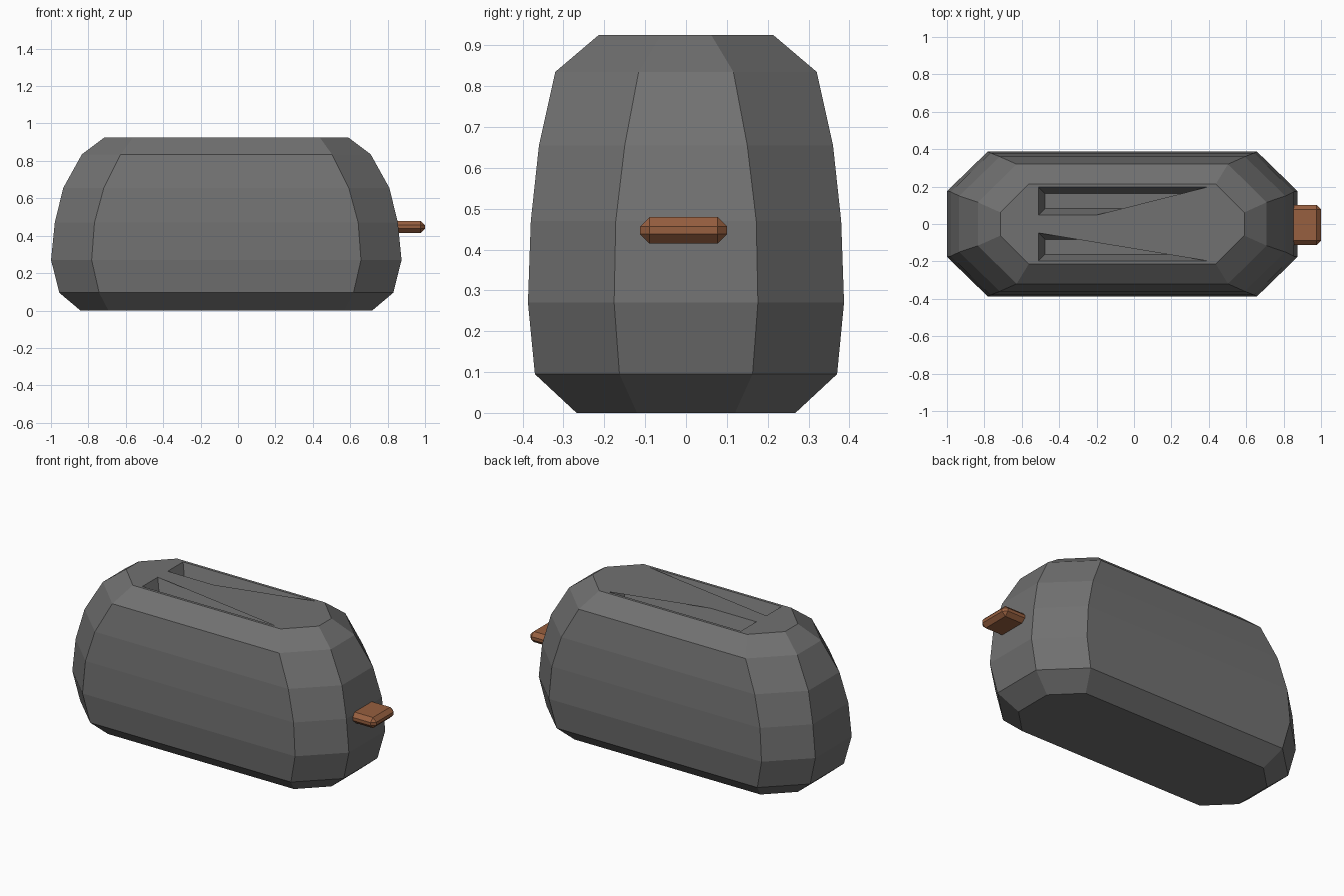
import bpy
import bmesh

cube = bpy.data.objects.get("Cube")
if cube:
    bpy.data.objects.remove(cube, do_unlink=True)

CX = -0.0625   # centre of the body; the lever sticks out on +x
TOP = 0.925


def material(name, rgb):
    mat = bpy.data.materials.new(name)
    mat.use_nodes = True
    mat.diffuse_color = (*rgb, 1)
    bsdf = mat.node_tree.nodes["Principled BSDF"]
    bsdf.inputs["Base Color"].default_value = (*rgb, 1)
    bsdf.inputs["Roughness"].default_value = 0.8
    return mat


def loft(name, rings, mat):
    """Closed solid through rings that all have the same point count."""
    bm = bmesh.new()
    loops = [[bm.verts.new(p) for p in ring] for ring in rings]
    n = len(loops[0])
    for a, b in zip(loops, loops[1:]):
        for i in range(n):
            j = (i + 1) % n
            bm.faces.new((a[i], a[j], b[j], b[i]))
    bm.faces.new(loops[0][::-1])
    bm.faces.new(loops[-1])
    bmesh.ops.recalc_face_normals(bm, faces=bm.faces)
    return finish(name, bm, mat)


def finish(name, bm, mat):
    mesh = bpy.data.meshes.new(name)
    bm.to_mesh(mesh)
    bm.free()
    mesh.materials.append(mat)
    obj = bpy.data.objects.new(name, mesh)
    bpy.context.collection.objects.link(obj)
    return obj


def octagon(z, hx, hy, flat_x, flat_y):
    quarter = [(hx, flat_y), (flat_x, hy)]
    half = quarter + [(-x, y) for x, y in quarter[::-1]]
    return [(CX + x, y, z) for x, y in half + [(-x, -y) for x, y in half]]


def rectangle(z, x0, x1, y0, y1):
    return [(x0, y0, z), (x1, y0, z), (x1, y1, z), (x0, y1, z)]


grey = material("dark grey", (0.165, 0.165, 0.165))
brown = material("brown", (0.31, 0.115, 0.05))

# Body: height, half length, half depth, side flat, end flat
levels = [
    (0.0, 0.78, 0.268, 0.63, 0.12),
    (0.095, 0.893, 0.37, 0.68, 0.163),
    (0.27, 0.937, 0.387, 0.72, 0.176),
    (0.47, 0.917, 0.38, 0.705, 0.172),
    (0.655, 0.872, 0.36, 0.655, 0.15),
    (0.835, 0.772, 0.32, 0.565, 0.116),
    (TOP, 0.652, 0.214, 0.5, 0.062),
]
body = loft("body", [octagon(*lv) for lv in levels], grey)

# Two tapered bread slots cut into the top
X0, X1, Y0, Y1 = -0.51, 0.39, 0.048, 0.197
for side in (1, -1):
    rings = []
    for z, inset in ((TOP - 0.09, 0.035), (TOP, 0.0), (TOP + 0.05, 0.0)):
        ys = sorted((side * (Y0 + inset), side * (Y1 - inset)))
        rings.append(rectangle(z, X0 + inset, X1 - inset, *ys))
    cutter = loft("slot_cutter", rings, grey)
    cutter.hide_render = True
    mod = body.modifiers.new("slot", 'BOOLEAN')
    mod.operation = 'DIFFERENCE'
    mod.solver = 'EXACT'
    mod.object = cutter
    bpy.context.view_layer.objects.active = body
    bpy.ops.object.modifier_apply(modifier=mod.name)
    bpy.data.objects.remove(cutter, do_unlink=True)

# Flat triangular covers that close part of each slot
for name, side, start in (("back_slot_cover", 1, -0.2), ("front_slot_cover", -1, X0)):
    bm = bmesh.new()
    corners = [(start, Y0), (X1, Y0), (X1, Y1)]
    face = bm.faces.new([bm.verts.new((x, side * y, TOP)) for x, y in corners])
    face.normal_update()
    if face.normal.z < 0:
        face.normal_flip()
    finish(name, bm, grey)

# Lever: chamfered block on the end
bm = bmesh.new()
bmesh.ops.create_cube(bm, size=1)
bmesh.ops.scale(bm, vec=(0.18, 0.213, 0.065), verts=bm.verts)
bmesh.ops.translate(bm, vec=(0.91, -0.006, 0.447), verts=bm.verts)
bmesh.ops.bevel(bm, geom=bm.edges[:], offset=0.023, segments=1, affect='EDGES')
finish("lever", bm, brown)
